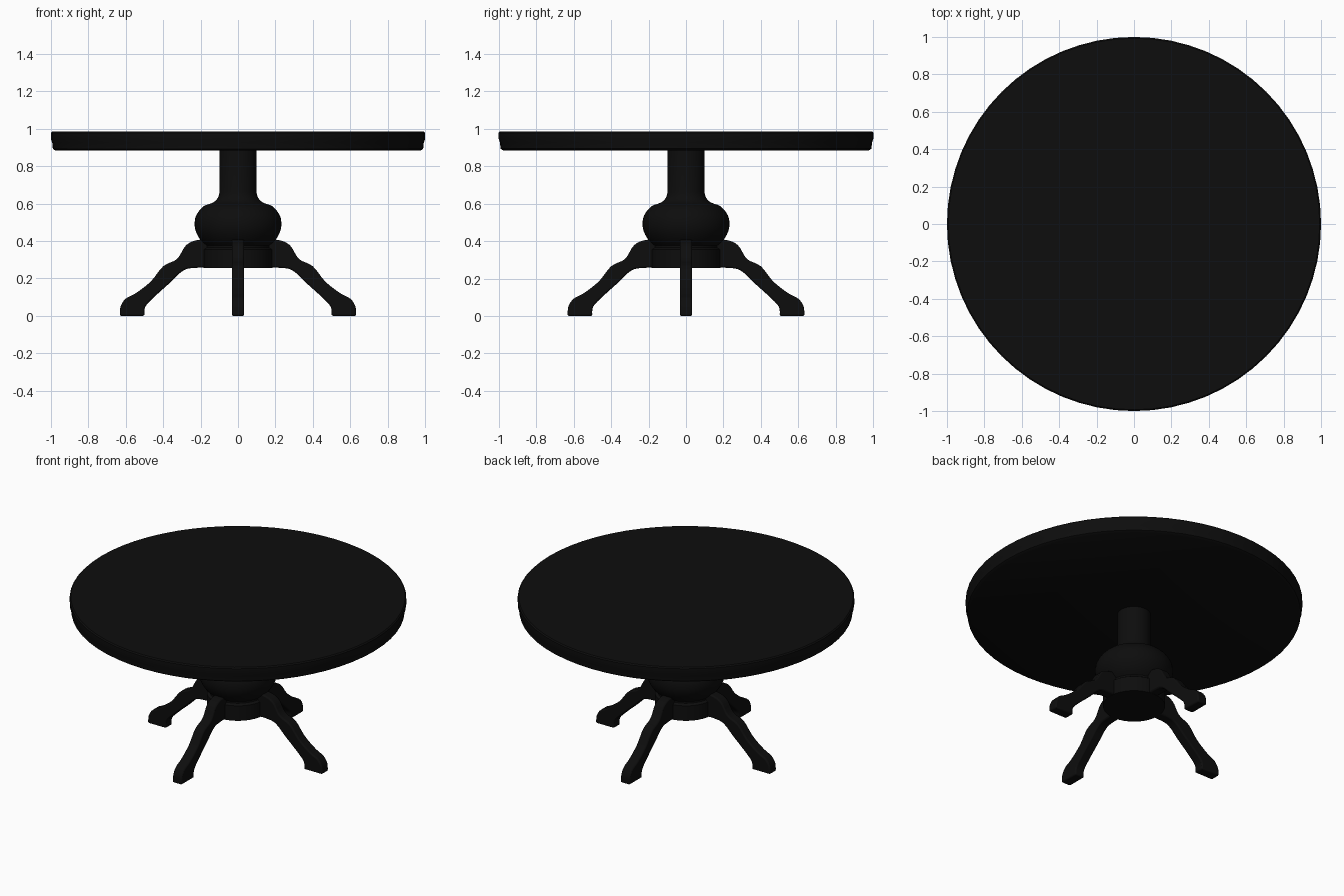
import bpy, bmesh, math
from mathutils import Vector, Matrix

cube = bpy.data.objects.get("Cube")
if cube:
    bpy.data.objects.remove(cube, do_unlink=True)

black = bpy.data.materials.new("black_lacquer")
black.use_nodes = True
colour = (0.004, 0.004, 0.004, 1)
black.diffuse_color = colour
black.node_tree.nodes["Principled BSDF"].inputs["Base Color"].default_value = colour


def smooth_path(points, steps=4):
    """Catmull-Rom curve through an open list of 2D points."""
    pts = [Vector(p) for p in points]
    pts = [pts[0]] + pts + [pts[-1]]
    out = []
    for a, b, c, d in zip(pts, pts[1:], pts[2:], pts[3:]):
        for i in range(steps):
            t = i / steps
            out.append(0.5 * (2 * b + (c - a) * t + (2 * a - 5 * b + 4 * c - d) * t * t
                              + (3 * b - a - 3 * c + d) * t ** 3))
    return out + [pts[-1]]


def finish(bm, name):
    bmesh.ops.recalc_face_normals(bm, faces=bm.faces)
    mesh = bpy.data.meshes.new(name)
    bm.to_mesh(mesh)
    bm.free()
    mesh.materials.append(black)
    obj = bpy.data.objects.new(name, mesh)
    bpy.context.collection.objects.link(obj)
    bpy.ops.object.select_all(action="DESELECT")
    obj.select_set(True)
    bpy.context.view_layer.objects.active = obj
    bpy.ops.object.shade_smooth_by_angle(angle=math.radians(35))
    return obj


def lathe(name, profile, sides):
    """Turn a (radius, height) profile about z, closing both ends."""
    bm = bmesh.new()
    rings = [[bm.verts.new((r * math.cos(a), r * math.sin(a), z))
              for a in (math.tau * i / sides for i in range(sides))] for r, z in profile]
    for low, high in zip(rings, rings[1:]):
        for i in range(sides):
            j = (i + 1) % sides
            bm.faces.new((low[i], low[j], high[j], high[i]))
    bm.faces.new(rings[0][::-1])
    bm.faces.new(rings[-1])
    return finish(bm, name)


# Round top with a slightly drawn-in lower edge
lathe("table_top", [(0.975, 0.883), (0.99, 0.893), (0.993, 0.925),
                    (1.0, 0.945), (1.0, 0.978), (0.993, 0.985)], 64)

# Turned column with a bulb, and the hub the legs join
bulb = [(0.17, 0.375), (0.2, 0.405), (0.225, 0.45), (0.232, 0.495), (0.222, 0.54),
        (0.185, 0.585), (0.135, 0.605), (0.108, 0.63), (0.099, 0.66)]
lathe("column", smooth_path(bulb, 3) + [Vector((0.099, 0.89))], 40)
lathe("hub", [(0.185, 0.257), (0.185, 0.355), (0.17, 0.365), (0.17, 0.385)], 32)

# Curved leg outline: crest and knee, then the sole, then the underside
crest = smooth_path([(0.08, 0.408), (0.2, 0.408), (0.275, 0.38), (0.325, 0.305),
                     (0.4, 0.265), (0.465, 0.185), (0.545, 0.122), (0.6, 0.092),
                     (0.628, 0.05), (0.632, 0)])
under = smooth_path([(0.5, 0), (0.495, 0.05), (0.44, 0.108), (0.36, 0.18),
                     (0.3, 0.237), (0.24, 0.256), (0.08, 0.258)])
half_width = 0.033

for i, side in enumerate(("left", "back", "right", "front")):
    bm = bmesh.new()
    face = bm.faces.new([bm.verts.new((p.x, -half_width, p.y)) for p in crest + under])
    new = bmesh.ops.extrude_face_region(bm, geom=[face])["geom"]
    bmesh.ops.translate(bm, vec=(0, 2 * half_width, 0),
                        verts=[v for v in new if isinstance(v, bmesh.types.BMVert)])
    bm.transform(Matrix.Rotation(i * math.pi / 2, 4, "Z"))
    leg = finish(bm, side + "_leg")
    bevel = leg.modifiers.new("rounded_edges", "BEVEL")
    bevel.width = 0.008
    bevel.segments = 2
    bevel.limit_method = "ANGLE"
    bevel.angle_limit = math.radians(50)
